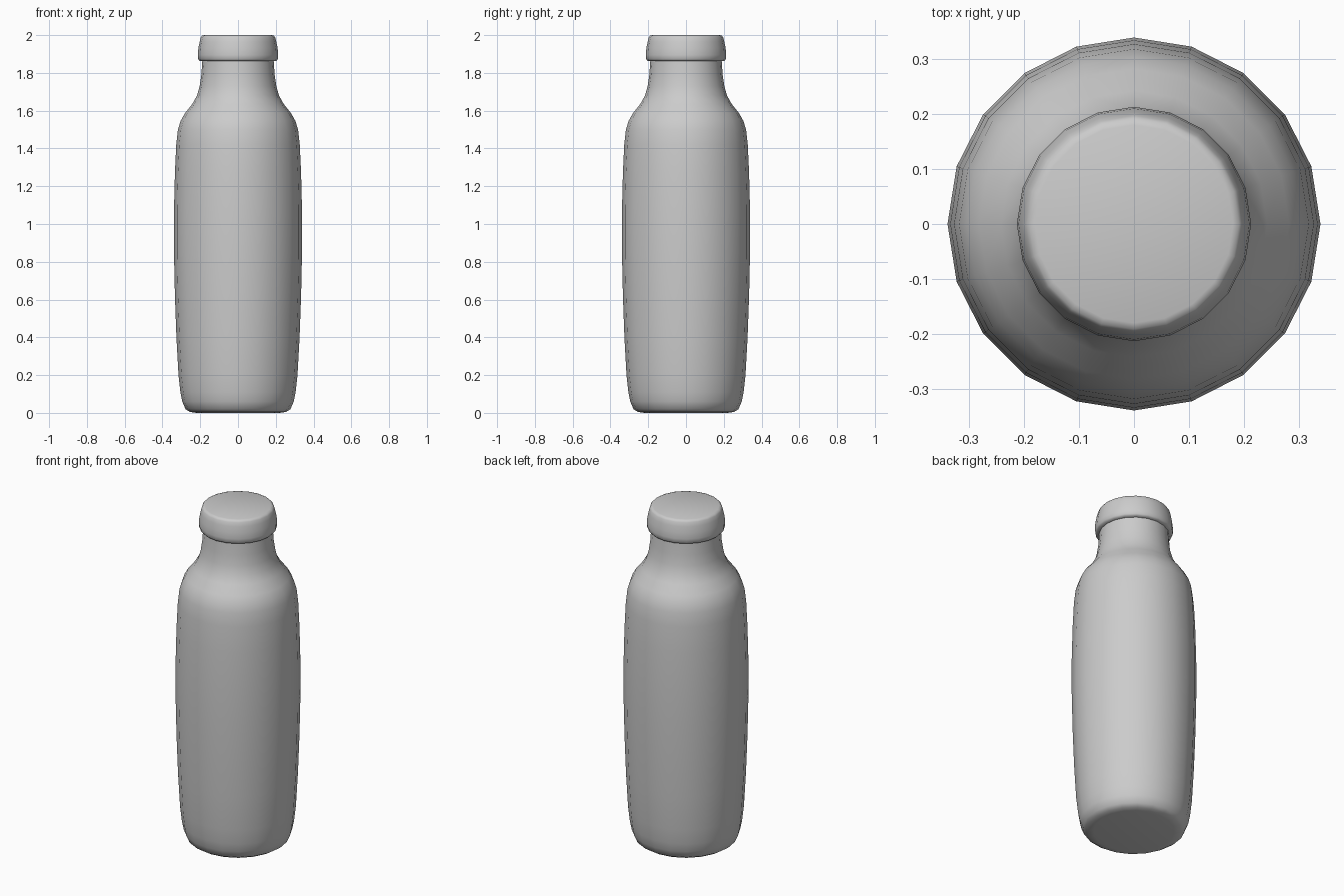
import bpy, bmesh, math

if "Cube" in bpy.data.objects:
    bpy.data.objects.remove(bpy.data.objects["Cube"])

SIDES = 20


def lathe(name, profile):
    """Revolve (radius, z) points around z and close both ends."""
    bm = bmesh.new()
    rings = []
    for r, z in profile:
        rings.append([bm.verts.new((r * math.sin(2 * math.pi * i / SIDES),
                                    r * math.cos(2 * math.pi * i / SIDES), z))
                      for i in range(SIDES)])
    for a, b in zip(rings, rings[1:]):
        for i in range(SIDES):
            j = (i + 1) % SIDES
            bm.faces.new((a[i], a[j], b[j], b[i]))
    bm.faces.new(rings[0])
    bm.faces.new(rings[-1])
    bmesh.ops.recalc_face_normals(bm, faces=bm.faces)
    mesh = bpy.data.meshes.new(name)
    bm.to_mesh(mesh)
    bm.free()
    obj = bpy.data.objects.new(name, mesh)
    bpy.context.collection.objects.link(obj)
    bpy.ops.object.select_all(action='DESELECT')
    obj.select_set(True)
    bpy.context.view_layer.objects.active = obj
    bpy.ops.object.shade_smooth_by_angle(angle=math.radians(60))
    return obj


# Bottle: rounded base, slightly bulging sides, curved shoulder and neck
lathe("bottle_body", [
    (0.22, 0.0), (0.255, 0.005), (0.278, 0.02), (0.295, 0.06), (0.305, 0.11),
    (0.315, 0.2), (0.326, 0.4), (0.334, 0.62), (0.339, 0.85), (0.339, 1.07),
    (0.334, 1.27), (0.327, 1.42), (0.318, 1.5), (0.304, 1.545), (0.282, 1.585),
    (0.242, 1.635), (0.217, 1.68), (0.203, 1.73), (0.194, 1.79), (0.188, 1.88)])

# Cap: tapered ring with soft edges
lathe("bottle_cap", [
    (0.186, 1.862), (0.204, 1.864), (0.211, 1.873), (0.213, 1.895),
    (0.21, 1.93), (0.203, 1.965), (0.197, 1.988), (0.191, 1.996), (0.18, 2.0)])
